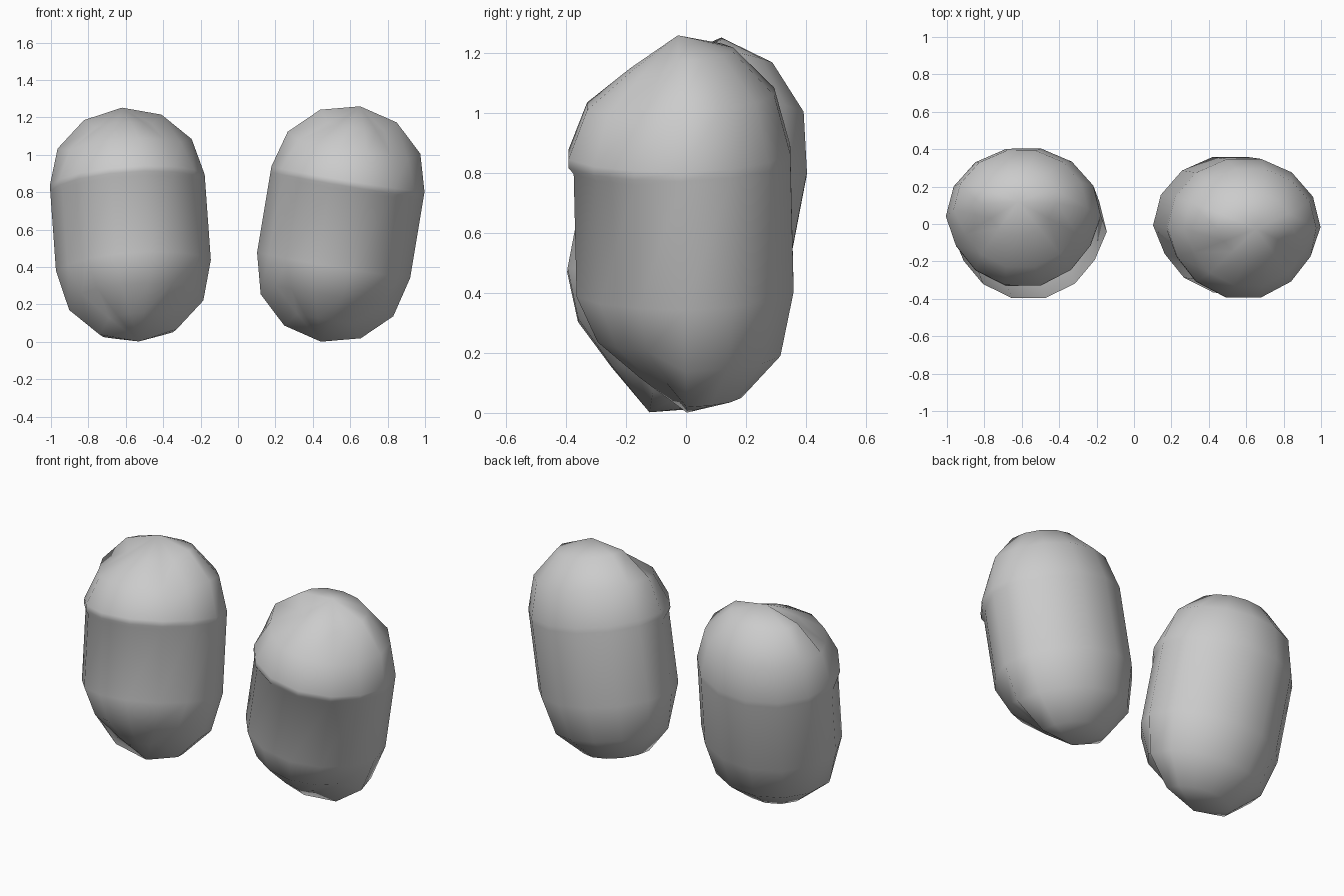
import bpy, bmesh, math
from mathutils import Vector, Matrix

if "Cube" in bpy.data.objects:
    bpy.data.objects.remove(bpy.data.objects["Cube"])

SIDES = 14                                   # columns around each pod
RX, RY, CAP, HALF = 0.415, 0.375, 0.395, 0.243
FRONT = {1: 0.94, 2: 0.955, 3: 0.98, 4: 0.98, 5: 0.955, 6: 0.94}   # inset face
HOOD = {1: 0.965, 2: 0.99, 3: 1.025, 4: 1.025, 5: 0.99, 6: 0.965}  # brow hood

# rows: latitude, front radius table, front radius factor, front height shift
ROWS = ((60, FRONT, 0, 0), (30, HOOD, 0.95, -0.035), (0.001, HOOD, 1, 0),
        (0.001, HOOD, 1, -0.03), (0.001, FRONT, 1, -0.05),
        (-0.001, FRONT, 1, 0.02), (-30, FRONT, 0.94, 0.06), (-60, FRONT, 0, 0))


def ring_point(col, lat, r, dz):
    """Point on the capsule; columns 0 and 7 lie on the x axis, front is -y."""
    a = -2 * math.pi * col / SIDES
    t = math.radians(lat)
    return Vector((RX * math.cos(t) * r * math.cos(a),
                   RY * math.cos(t) * r * math.sin(a),
                   math.copysign(HALF, lat) + CAP * math.sin(t) + dz))


def row_point(col, row):
    lat, table, factor, dz = ROWS[row]
    if col not in table:                     # plain rounded back
        return ring_point(col, lat, 1, dz if abs(lat) < 1 else 0)
    if factor == 0:                          # flattened front of each cap
        base = row_point(col, row + 1 if lat > 0 else row - 1)
        pole = Vector((0, 0, math.copysign(HALF + CAP, lat)))
        return pole.lerp(base, 0.52) + Vector((0, 0, math.copysign(0.008, lat)))
    return ring_point(col, lat, table[col] * factor, dz)


def build_pod(name, matrix):
    # Capsule with rounded back, hooded upper front and inset lower front
    bm = bmesh.new()
    rows = [[bm.verts.new(row_point(c, r)) for c in range(SIDES)]
            for r in range(len(ROWS))]
    for a, b in zip(rows, rows[1:]):
        for c in range(SIDES):
            d = (c + 1) % SIDES
            bm.faces.new((a[c], a[d], b[d], b[c]))
    for row, z in ((rows[0], HALF + CAP), (rows[-1], -HALF - CAP)):
        v = bm.verts.new((0, 0, z))
        for c in range(SIDES):
            bm.faces.new((v, row[c], row[(c + 1) % SIDES]))
    bmesh.ops.recalc_face_normals(bm, faces=bm.faces)
    mesh = bpy.data.meshes.new(name)
    bm.to_mesh(mesh)
    bm.free()
    ob = bpy.data.objects.new(name, mesh)
    bpy.context.collection.objects.link(ob)
    ob.matrix_world = matrix
    bpy.ops.object.select_all(action='DESELECT')
    ob.select_set(True)
    bpy.context.view_layer.objects.active = ob
    bpy.ops.object.shade_smooth_by_angle(angle=math.radians(65))


# Two leaning pods: centre and axis direction
for side, centre, axis in (("left", (-0.575, -0.002, 0.627), (-0.09, 0.24, 1.25)),
                           ("right", (0.548, -0.012, 0.63), (0.21, -0.03, 1.26))):
    rot = Vector((0, 0, 1)).rotation_difference(Vector(axis)).to_matrix().to_4x4()
    build_pod(side + "_pod", Matrix.Translation(centre) @ rot)
